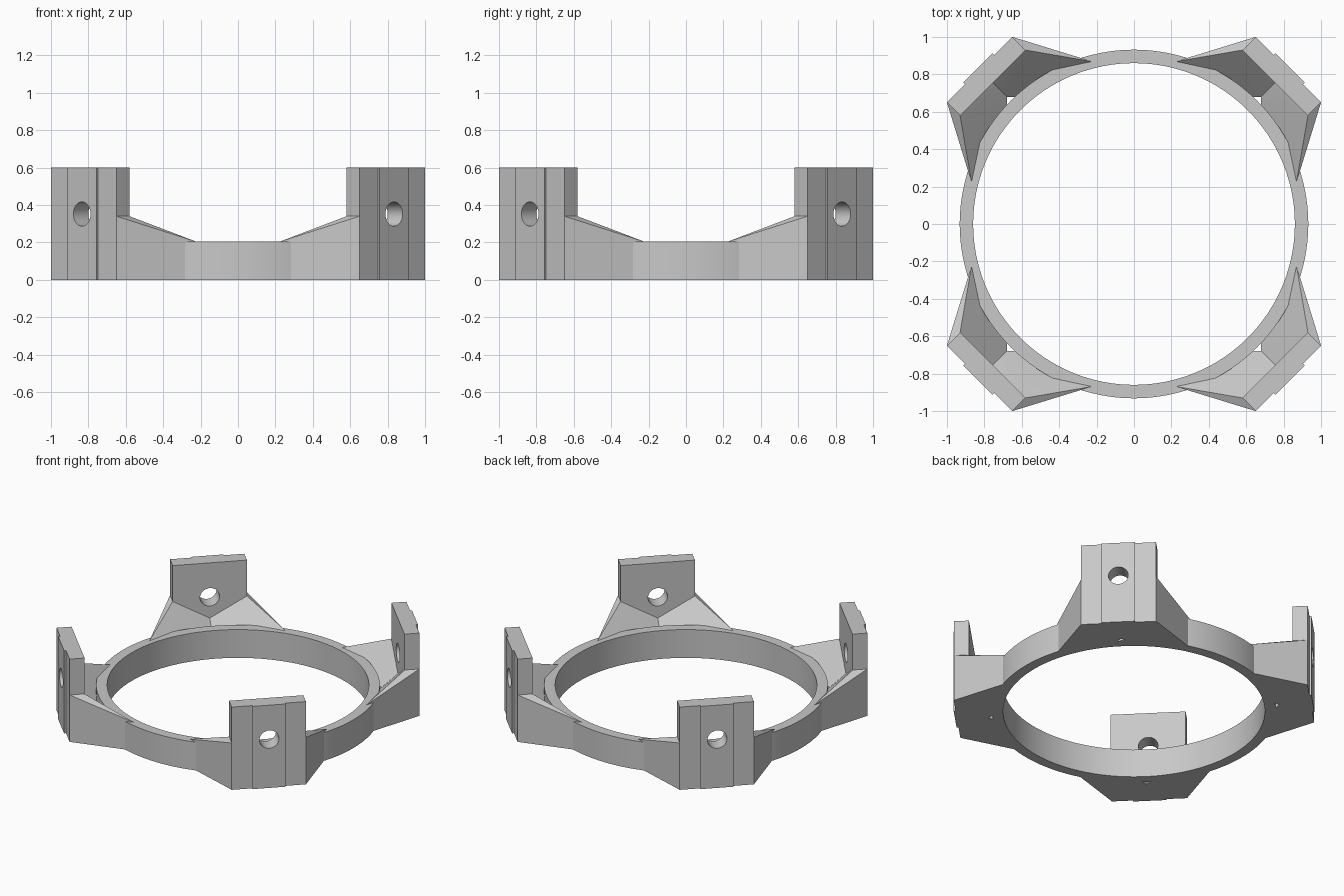
import bpy, bmesh, math
from mathutils import Matrix, Vector

cube = bpy.data.objects.get("Cube")
if cube:
    bpy.data.objects.remove(cube)

GREY = (0.58, 0.58, 0.58, 1)
mat = bpy.data.materials.new("plain grey")
mat.use_nodes = True
mat.diffuse_color = GREY
mat.node_tree.nodes["Principled BSDF"].inputs["Base Color"].default_value = GREY

R2 = math.sqrt(2)
DIAG = Matrix.Rotation(math.radians(45), 4, 'Z')


def add_object(name, mesh):
    obj = bpy.data.objects.new(name, mesh)
    bpy.context.collection.objects.link(obj)
    return obj


def finish(name, bm):
    bmesh.ops.recalc_face_normals(bm, faces=bm.faces)
    mesh = bpy.data.meshes.new(name)
    bm.to_mesh(mesh)
    bm.free()
    return add_object(name, mesh)


def prism(name, outline, z0, z1):
    """Extrude a flat outline upwards."""
    bm = bmesh.new()
    face = bm.faces.new([bm.verts.new((x, y, z0)) for x, y in outline])
    top = bmesh.ops.extrude_face_region(bm, geom=[face])["geom"]
    verts = [v for v in top if isinstance(v, bmesh.types.BMVert)]
    bmesh.ops.translate(bm, verts=verts, vec=(0, 0, z1 - z0))
    return finish(name, bm)


def cylinder(name, radius, depth, matrix, segments):
    bm = bmesh.new()
    bmesh.ops.create_cone(bm, cap_ends=True, segments=segments, radius1=radius,
                          radius2=radius, depth=depth, matrix=matrix)
    return finish(name, bm)


def carve(obj, *cutters):
    """Subtract the cutters, then bake the result and drop them."""
    for cutter in cutters:
        cutter.hide_render = True
        mod = obj.modifiers.new("cut", 'BOOLEAN')
        mod.operation = 'DIFFERENCE'
        mod.solver = 'EXACT'
        mod.object = cutter
    deps = bpy.context.evaluated_depsgraph_get()
    mesh = bpy.data.meshes.new_from_object(obj.evaluated_get(deps))
    obj.modifiers.clear()
    obj.data = mesh
    for cutter in cutters:
        bpy.data.objects.remove(cutter)


# Clamp block: upright plate with a raised centre strip and a bolt hole
outline = [(1.067, -.2475), (1.167, -.2475), (1.167, -.11), (1.18, -.11),
           (1.18, .11), (1.167, .11), (1.167, .2475), (1.067, .2475)]
block = prism("block", outline, 0, 0.6)
bore = Matrix.Translation((1.1, 0, 0.352)) @ Matrix.Rotation(math.pi / 2, 4, 'Y')
carve(block, cylinder("hole_cutter", 0.065, 0.5, bore, 32))
block.data.transform(DIAG)

# Gusset arm: wedge from the block down to the ring
tip, corner, inner = (0.22, 0.868), (0.65, 1.0), (0.58, 0.93)
valley, mid, foot = (1.067 / R2,) * 2, (1.14 / R2,) * 2, (0.88 / R2,) * 2
points = [(*p, 0) for p in (tip, corner, mid, foot)]
points += [(*tip, .203), (*corner, .34), (*inner, .34),
           (*valley, .2), (*mid, .25), (*foot, .045)]
bm = bmesh.new()
hull = bmesh.ops.convex_hull(bm, input=[bm.verts.new(p) for p in points])
loose = {v for v in hull["geom_interior"] if isinstance(v, bmesh.types.BMVert)}
bmesh.ops.delete(bm, geom=list(loose), context='VERTS')
arm = finish("arm", bm)

# Trim the arm to the ring and leave a small drain slit at the valley
slit = prism("slit_cutter", [(0.85, -.11), (0.962, 0), (0.85, .11)], -1, 1)
slit.data.transform(DIAG)
trim = cylinder("trim_cutter", 0.89, 2, Matrix(), 128)
carve(arm, trim, slit)

# Ring
ring = cylinder("ring", 0.932, 0.205, Matrix.Translation((0, 0, 0.1025)), 128)
carve(ring, cylinder("bore_cutter", 0.86, 2, Matrix(), 128))

# Repeat block and mirrored arms at the four corners
SWAP = Matrix(((0, 1, 0, 0), (1, 0, 0, 0), (0, 0, 1, 0), (0, 0, 0, 1)))
mirrored = arm.data.copy()
mirrored.transform(SWAP)
mirrored.flip_normals()
parts = [ring]
corners = ("back_left", "back_right", "front_right", "front_left")
for i, place in enumerate(corners):
    turn = Matrix.Rotation(i * math.pi / 2, 4, 'Z')
    for kind, source in (("block", block.data), ("arm_a", arm.data), ("arm_b", mirrored)):
        mesh = source.copy()
        mesh.transform(turn)
        parts.append(add_object(place + "_" + kind, mesh))
bpy.data.objects.remove(block)
bpy.data.objects.remove(arm)

# Material and shading
bpy.ops.object.select_all(action='DESELECT')
for obj in parts:
    obj.data.materials.clear()
    obj.data.materials.append(mat)
    obj.select_set(True)
bpy.context.view_layer.objects.active = ring
bpy.ops.object.shade_smooth_by_angle(angle=math.radians(30))
